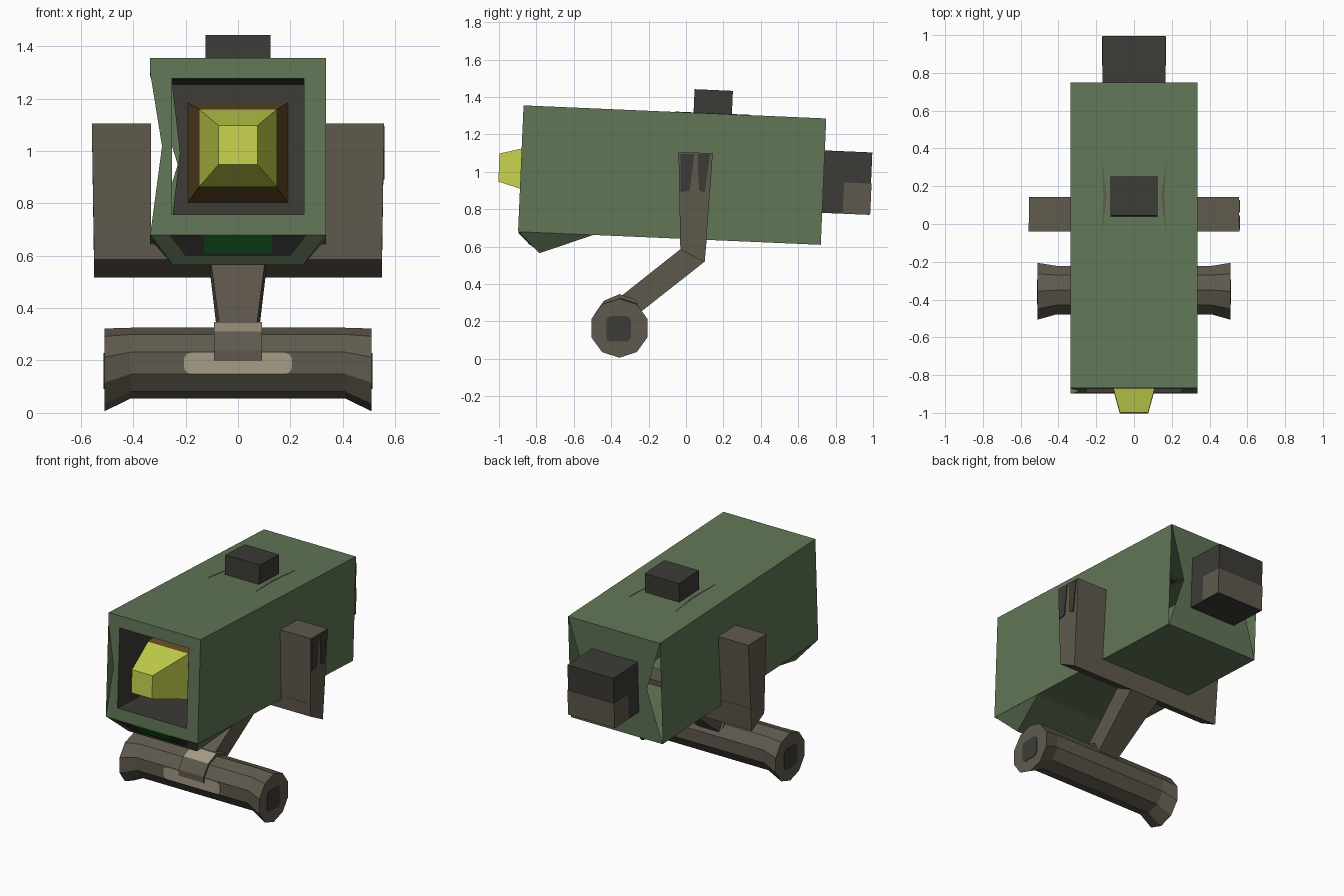
import bpy, bmesh, math
from mathutils import Matrix

if "Cube" in bpy.data.objects:
    bpy.data.objects.remove(bpy.data.objects["Cube"])


def material(name, rgb):
    m = bpy.data.materials.new(name)
    lin = [((c / 255 + 0.055) / 1.055) ** 2.4 if c > 10 else c / 255 / 12.92 for c in rgb]
    m.diffuse_color = (*lin, 1)
    m.use_nodes = True
    m.node_tree.nodes["Principled BSDF"].inputs["Base Color"].default_value = m.diffuse_color
    return m


GREEN = material("sage_green", (97, 118, 87))
DARK = material("charcoal", (60, 59, 54))
BROWN = material("grey_brown", (96, 90, 78))
TAN = material("pale_tan", (166, 155, 133))
YELLOW = material("lens_yellow", (198, 210, 77))
AMBER = material("amber_brown", (103, 79, 40))
LAMP = material("signal_green", (28, 108, 43))

# The housing and everything fixed to it nod forward by a few degrees
TILT = Matrix.Translation((0, -0.074, 0.9825)) @ Matrix.Rotation(-0.0432, 4, 'X')


def mesh(name, verts, faces, mats, tilt=False, flip=False):
    bm = bmesh.new()
    vs = [bm.verts.new(v) for v in verts]
    for f in faces:
        bm.faces.new([vs[i] for i in f])
    bmesh.ops.remove_doubles(bm, verts=bm.verts, dist=1e-5)
    bmesh.ops.recalc_face_normals(bm, faces=bm.faces)
    if flip:
        bmesh.ops.reverse_faces(bm, faces=bm.faces)
    if tilt:
        bm.transform(TILT)
    me = bpy.data.meshes.new(name)
    bm.to_mesh(me)
    bm.free()
    for m in mats:
        me.materials.append(m)
    ob = bpy.data.objects.new(name, me)
    bpy.context.collection.objects.link(ob)
    return ob


def loft(name, rings, mat, tilt=False, ends=(True, True)):
    """Skin a row of equally long rings and cap the ends."""
    n = len(rings[0])
    verts = [v for r in rings for v in r]
    faces = [(k * n + i, k * n + (i + 1) % n, (k + 1) * n + (i + 1) % n, (k + 1) * n + i)
             for k in range(len(rings) - 1) for i in range(n)]
    if ends[0]:
        faces.append(tuple(range(n)))
    if ends[1]:
        faces.append(tuple(range(len(verts) - n, len(verts))))
    return mesh(name, verts, faces, [mat], tilt)


def prism(name, profile, x0, x1, mat, tilt=False):
    return loft(name, [[(x, y, z) for y, z in profile] for x in (x0, x1)], mat, tilt)


def box(name, x0, x1, y0, y1, z0, z1, mat, tilt=False):
    return prism(name, [(y0, z0), (y1, z0), (y1, z1), (y0, z1)], x0, x1, mat, tilt)


def square(h, y, hz=None):
    hz = hz or h
    return [(-h, y, -hz), (h, y, -hz), (h, y, hz), (-h, y, hz)]


def rounded(w, h, r, steps=3):
    """Outline of a rounded rectangle with half sizes w, h."""
    pts = []
    for k, (sx, sy) in enumerate([(1, 1), (-1, 1), (-1, -1), (1, -1)]):
        for i in range(steps + 1):
            a = math.pi / 2 * (k + i / steps)
            pts.append((sx * (w - r) + r * math.cos(a), sy * (h - r) + r * math.sin(a)))
    return pts


# Hollow housing: four walls, front rim with a dented left bar, notched back panel
W, L, H = 0.335, 0.81, 0.338
OX, OZ = 0.252, 0.26
outer = square(W, -L, H)
back = square(W, L, H)
inner = square(OX, -L, OZ)
verts = outer + back + inner
verts += [(-W, -L, 0.28), (-0.29, -L, 0), (-0.23, L, 0), (0.23, L, 0)]
walls = [(0, 1, 5, 4), (1, 2, 6, 5), (2, 3, 7, 6), (3, 12, 0, 4, 7)]
rim = [(0, 1, 9, 8), (1, 2, 10, 9), (2, 3, 11, 10), (3, 12, 13, 11), (13, 0, 8, 11)]
panel = [(4, 5, 15, 14), (14, 15, 6, 7)]
mesh("housing", verts, walls + rim + panel, [GREEN], True)

# Dark lens well with a notch in its rear wall
D = -0.26
verts = inner + square(OX, D, OZ) + [(-0.222, D, 0)]
mesh("lens_well", verts, [(0, 1, 5, 4), (1, 2, 6, 5), (2, 3, 7, 6), (3, 0, 4, 7),
                          (4, 5, 8), (5, 6, 8), (6, 7, 8)], [DARK], True, flip=True)

# Lens: yellow tip on an amber base
loft("lens_base", [square(0.19, D), square(0.148, -0.66)], AMBER, True)
loft("lens_tip", [square(0.148, -0.66), square(0.075, -0.927)], YELLOW, True, (False, True))

# Blocks on the roof and the rear, with a worn patch on the rear block
box("roof_block", -0.125, 0.125, 0.10, 0.305, 0.32, 0.464, DARK, True)
box("rear_block", -0.167, 0.167, 0.79, 1.064, -0.167, 0.167, DARK, True)
box("rear_block_patch", -0.17, 0.17, 0.92, 1.067, -0.165, 0.0, BROWN, True)

# Narrow slits in the roof
for s, side in ((-1, "left"), (1, "right")):
    tri = [(s * 0.172, 0.0), (s * 0.143, 0.2), (s * 0.172, 0.41), (s * 0.162, 0.2)]
    loft("roof_slit_" + side, [[(x, y, z) for x, y in tri] for z in (H - 0.002, H + 0.002)],
         BROWN, True)

# Chin scoop under the nose
top_f = [(-0.335, -0.894, 0.68), (0.335, -0.894, 0.68)]
low = [(0.25, -0.785, 0.565), (-0.25, -0.785, 0.565)]
top_b = [(-0.335, -0.49, 0.664), (0.335, -0.49, 0.664)]
mesh("chin", top_f + low + top_b,
     [(0, 1, 2, 3), (3, 2, 5, 4), (0, 3, 4), (1, 5, 2), (0, 4, 5, 1)], [GREEN])


def chin_plate(name, outline, lift, mat):
    """Thin plate on the sloping chin front; outline in x and height."""
    rings = [[(x, -0.894 + (0.68 - z) * 0.948 - k * 0.72, z - k * 0.69) for x, z in outline]
             for k in (0, lift)]
    loft(name, rings, mat)


chin_plate("chin_opening", [(-0.26, 0.679), (0.26, 0.679), (0.2, 0.6), (-0.2, 0.6)], 0.003, DARK)
chin_plate("chin_lamp", [(-0.13, 0.679), (0.13, 0.679), (0.13, 0.612), (-0.13, 0.612)],
           0.006, LAMP)

# U bracket: crossbar below the housing and a pylon on each side
prism("bracket_bar", [(-0.033, 0.67), (0.113, 0.67), (0.10, 0.517), (-0.03, 0.585)],
      -0.548, 0.548, BROWN)
for s, side in ((-1, "left"), (1, "right")):
    top = [(s * 0.333, -0.04, 1.105), (s * 0.558, -0.04, 1.105),
           (s * 0.555, 0.143, 1.10), (s * 0.333, 0.143, 1.10)]
    bottom = [(s * 0.333, -0.03, 0.585), (s * 0.549, -0.03, 0.585),
              (s * 0.549, 0.10, 0.517), (s * 0.333, 0.10, 0.517)]
    loft("pylon_" + side, [top, bottom], BROWN)

# Dark gouges on the right pylon
for i, gouge in enumerate([[(-0.03, 1.095), (0.045, 1.095), (0.02, 0.9), (-0.028, 0.89)],
                           [(0.06, 1.095), (0.128, 1.095), (0.10, 0.89), (0.07, 0.9)]]):
    prism("pylon_gouge_%d" % (i + 1), gouge, 0.553, 0.560, DARK)

# Tapered arm down to the roller
loft("arm", [[(-0.105, -0.025, 0.59), (0.105, -0.025, 0.59), (0.105, 0.10, 0.52),
              (-0.105, 0.10, 0.52)],
             [(-0.07, -0.36, 0.325), (0.07, -0.36, 0.325), (0.07, -0.275, 0.225),
              (-0.07, -0.275, 0.225)]], BROWN)


# Ten-sided roller with flared ends
def ring(x, y, z, r):
    return [(x, y + r * math.sin(i * math.pi / 5), z + r * math.cos(i * math.pi / 5))
            for i in range(10)]


loft("roller", [ring(-0.51, -0.356, 0.164, 0.158), ring(-0.41, -0.35, 0.19, 0.135),
                ring(0.41, -0.35, 0.19, 0.135), ring(0.51, -0.356, 0.164, 0.158)], BROWN)

# Dark spots on the roller ends
spot = [(y - 0.36, z + 0.16) for y, z in rounded(0.066, 0.068, 0.028)]
for s, side in ((-1, "left"), (1, "right")):
    prism("roller_spot_" + side, spot, s * 0.508, s * 0.513, DARK)

# Pale rounded patch on the roller front
loft("roller_patch", [[(x, y, z + 0.189) for x, z in rounded(0.207, 0.041, 0.03)]
                      for y in (-0.476, -0.482)], TAN)

# Clamp hugging the roller, with a pale upper face
clamp = prism("clamp", [(-0.488, 0.2), (-0.488, 0.24), (-0.44, 0.31), (-0.355, 0.346),
                        (-0.27, 0.318), (-0.25, 0.27), (-0.35, 0.2)], -0.092, 0.092, BROWN)
clamp.data.materials.append(TAN)
for f in clamp.data.polygons:
    if f.normal.z > 0.8:
        f.material_index = 1
